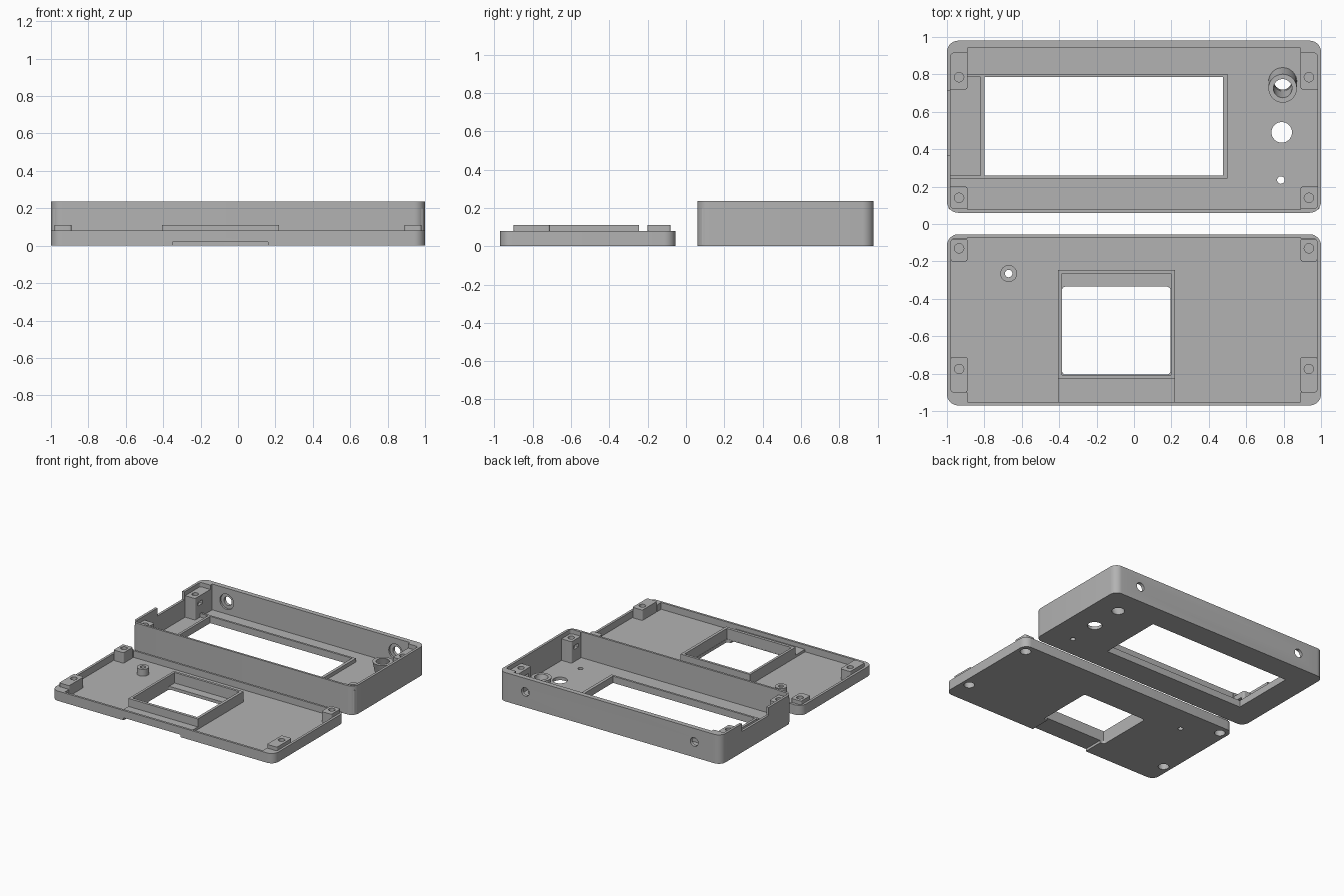
import bpy, bmesh, math
from mathutils import Vector

old = bpy.data.objects.get("Cube")
if old:
    bpy.data.objects.remove(old, do_unlink=True)

grey = bpy.data.materials.new("plain grey")
grey.use_nodes = True
COLOUR = (0.45, 0.45, 0.45, 1)
grey.diffuse_color = COLOUR
grey.node_tree.nodes["Principled BSDF"].inputs["Base Color"].default_value = COLOUR


def loft(name, low, high):
    """Solid between two matching outlines."""
    bm = bmesh.new()
    a = [bm.verts.new(p) for p in low]
    b = [bm.verts.new(p) for p in high]
    bm.faces.new(a[::-1])
    bm.faces.new(b)
    for i in range(len(a)):
        j = (i + 1) % len(a)
        bm.faces.new((a[i], a[j], b[j], b[i]))
    bmesh.ops.recalc_face_normals(bm, faces=bm.faces)
    mesh = bpy.data.meshes.new(name)
    bm.to_mesh(mesh)
    bm.free()
    mesh.materials.append(grey)
    ob = bpy.data.objects.new(name, mesh)
    bpy.context.scene.collection.objects.link(ob)
    return ob


def block(name, x0, x1, y0, y1, z0, z1, r=0, seg=8):
    """Box with rounded upright corners."""
    pts = []
    corners = ((x1, y1), (x0, y1), (x0, y0), (x1, y0))
    for k, (cx, cy) in enumerate(corners):
        if not r:
            pts.append((cx, cy))
            continue
        mx = cx - r if cx == x1 else cx + r
        my = cy - r if cy == y1 else cy + r
        for i in range(seg + 1):
            a = math.pi / 2 * (k + i / seg)
            pts.append((mx + r * math.cos(a), my + r * math.sin(a)))
    return loft(name, [(x, y, z0) for x, y in pts], [(x, y, z1) for x, y in pts])


def rod(name, start, end, r, along="z", seg=32):
    """Cylinder, sheared when its two centres are not aligned."""
    rings = []
    for c in (start, end):
        ring = []
        for i in range(seg):
            a = 2 * math.pi * i / seg
            u, v = r * math.cos(a), r * math.sin(a)
            ring.append(Vector(c) + Vector((u, v, 0) if along == "z" else (u, 0, v)))
        rings.append(ring)
    return loft(name, *rings)


def cut(ob, *cutters):
    for c in cutters:
        c.hide_render = True
        bpy.context.view_layer.objects.active = ob
        mod = ob.modifiers.new("cut", "BOOLEAN")
        mod.operation = "DIFFERENCE"
        mod.solver = "EXACT"
        mod.object = c
        bpy.ops.object.modifier_apply(modifier=mod.name)
        bpy.data.objects.remove(c, do_unlink=True)
    return ob


FLOOR = 0.025
BOX_H, LID_H = 0.235, 0.08

# Deep case half: shell, cavity with thick corners, openings
case = block("case_shell", -1, 1, 0.06, 0.98, 0, BOX_H, 0.06)
cut(case,
    block("c", -0.98, 0.98, 0.082, 0.915, FLOOR, 0.4, 0.02),
    block("c", -0.89, 0.89, 0.077, 0.94, FLOOR, 0.4),
    block("c", -0.8, 0.475, 0.26, 0.785, -0.1, 0.1),
    block("c", -1.1, -0.95, 0.365, 0.71, 0.17, 0.4),
    rod("c", (0.79, 0.49, -0.1), (0.79, 0.49, 0.1), 0.055),
    rod("c", (0.785, 0.235, -0.1), (0.785, 0.235, 0.1), 0.02),
    rod("c", (0.795, 0.77, -0.01), (0.795, 0.755, 0.04), 0.048))
for x in (-0.76, 0.76):
    cut(case,
        rod("c", (x, 0.9, 0.125), (x, 1.1, 0.125), 0.035, "y"),
        rod("c", (x, 0.9, 0.125), (x, 0.955, 0.125), 0.062, "y"))

# Raised ridges around the display window
RIDGE = 0.055
block("window_ridge_back", -0.9, 0.5, 0.785, 0.802, 0.01, RIDGE)
block("window_ridge_front", -0.985, 0.5, 0.243, 0.26, 0.01, RIDGE)
block("window_ridge_right", -0.82, -0.8, 0.25, 0.79, 0.01, RIDGE)
block("window_ridge_left", 0.475, 0.5, 0.25, 0.79, 0.01, RIDGE)

# Leaning tube in the back corner
tube = rod("leaning_tube", (0.795, 0.765, 0.01), (0.795, 0.725, 0.14), 0.076)
cut(tube, rod("c", (0.795, 0.7711, -0.01), (0.795, 0.7188, 0.16), 0.05))

# Case corner posts with screw hole and side nut slot
for s, side in ((-1, "right"), (1, "left")):
    for end, y0, y1, hy in (("front", 0.077, 0.2, 0.14), ("back", 0.72, 0.925, 0.785)):
        xa, xb = sorted((s * 0.89, s * 0.992))
        post = block("case_post_%s_%s" % (end, side), xa, xb, y0, y1, 0.01, 0.2, 0.012)
        sa, sb = sorted((s * 0.85, s * 0.965))
        cut(post,
            rod("c", (s * 0.935, hy, 0.08), (s * 0.935, hy, 0.3), 0.025),
            block("c", sa, sb, hy - 0.03, hy + 0.03, 0.125, 0.155))

# Shallow lid half: shell, cavity, window and cable recess underneath
lid = block("lid_shell", -1, 1, -0.97, -0.055, 0, LID_H, 0.06)
cut(lid,
    block("c", -0.98, 0.98, -0.9, -0.077, FLOOR, 0.3, 0.02),
    block("c", -0.89, 0.89, -0.952, -0.072, FLOOR, 0.3),
    block("c", -0.385, 0.195, -0.805, -0.335, -0.1, 0.1, 0.02),
    block("c", -0.35, 0.16, -1.1, -0.79, -0.1, 0.02),
    rod("c", (-0.67, -0.265, -0.1), (-0.67, -0.265, 0.2), 0.02))

# Frame around the lid window, and the pad above the cable recess
frame = block("lid_window_frame", -0.405, 0.22, -0.83, -0.245, 0.022, 0.11)
cut(frame, block("c", -0.385, 0.197, -0.806, -0.265, -0.1, 0.3))
block("recess_pad", -0.405, 0.22, -0.96, -0.825, 0.021, 0.045)

# Small standoff on the lid
standoff = rod("lid_standoff", (-0.67, -0.265, 0.01), (-0.67, -0.265, 0.08), 0.045)
cut(standoff, rod("c", (-0.67, -0.265, -0.1), (-0.67, -0.265, 0.2), 0.02))

# Lid corner posts, with screw head pockets from below
for s, side in ((-1, "right"), (1, "left")):
    for end, y0, y1, hy in (("back", -0.2, -0.08, -0.13), ("front", -0.9, -0.71, -0.775)):
        xa, xb = sorted((s * 0.89, s * 0.98))
        post = block("lid_post_%s_%s" % (end, side), xa, xb, y0, y1, 0.01, 0.11, 0.012)
        hx = s * 0.935
        cut(post,
            rod("c", (hx, hy, 0.065), (hx, hy, 0.3), 0.025),
            rod("c", (hx, hy, -0.1), (hx, hy, 0.055), 0.04))
        cut(lid, rod("c", (hx, hy, -0.1), (hx, hy, 0.055), 0.04))

# Smooth the round surfaces, keep the edges crisp
bpy.ops.object.select_all(action="DESELECT")
for ob in bpy.context.scene.objects:
    if ob.type == "MESH" and grey.name in ob.data.materials:
        ob.select_set(True)
        bpy.context.view_layer.objects.active = ob
bpy.ops.object.shade_smooth_by_angle(angle=math.radians(30))
